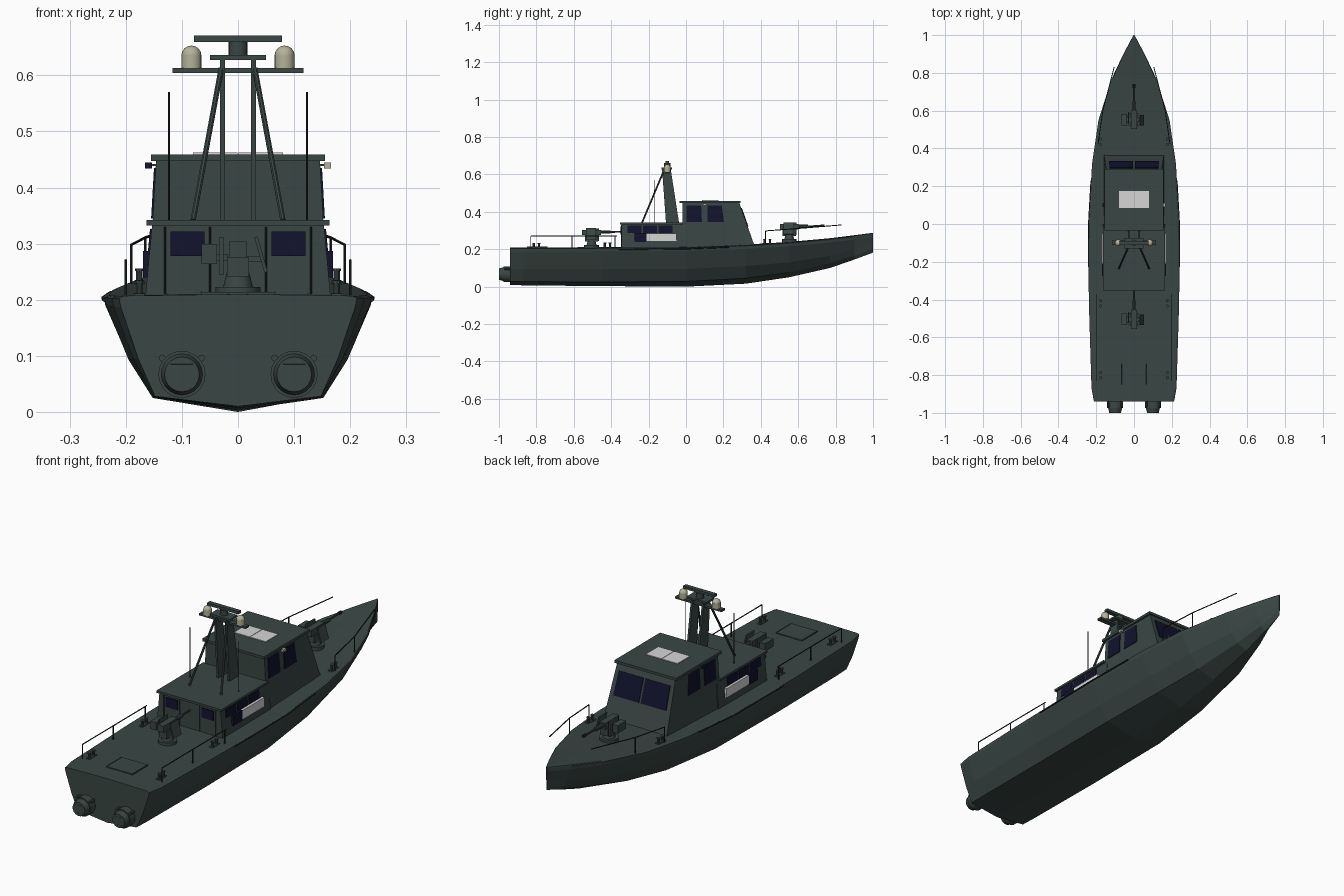
import bpy, bmesh, math
from mathutils import Vector, Matrix

if "Cube" in bpy.data.objects:
    bpy.data.objects.remove(bpy.data.objects["Cube"])

def material(name, r, g, b):
    m = bpy.data.materials.new(name)
    m.diffuse_color = (r, g, b, 1)
    m.use_nodes = True
    m.node_tree.nodes["Principled BSDF"].inputs["Base Color"].default_value = m.diffuse_color
    return m

GREEN = material("dark_grey_green", .042, .062, .058)
DARK = material("near_black", .014, .018, .018)
BLUE = material("navy_glass", .006, .006, .026)
WHITE = material("pale_grey", .68, .67, .67)
CREAM = material("cream", .46, .45, .32)

def finish(name, bm, mat, smooth=False):
    bmesh.ops.recalc_face_normals(bm, faces=bm.faces)
    me = bpy.data.meshes.new(name)
    bm.to_mesh(me)
    bm.free()
    me.materials.append(mat)
    ob = bpy.data.objects.new(name, me)
    bpy.context.collection.objects.link(ob)
    if smooth:
        bpy.ops.object.select_all(action='DESELECT')
        bpy.context.view_layer.objects.active = ob
        ob.select_set(True)
        bpy.ops.object.shade_smooth_by_angle(angle=math.radians(35))
    return ob

def loft(name, rings, mat):
    """Skin closed rings of equal length and cap both ends."""
    bm = bmesh.new()
    vs = [[bm.verts.new(p) for p in r] for r in rings]
    n = len(vs[0])
    for a, b in zip(vs, vs[1:]):
        for i in range(n):
            bm.faces.new((a[i], a[(i + 1) % n], b[(i + 1) % n], b[i]))
    bm.faces.new(vs[0])
    bm.faces.new(vs[-1])
    return finish(name, bm, mat)

def rect(x0, x1, y0, y1, z):
    return [(x0, y0, z), (x1, y0, z), (x1, y1, z), (x0, y1, z)]

def box(name, x0, x1, y0, y1, z0, z1, mat):
    return loft(name, [rect(x0, x1, y0, y1, z0), rect(x0, x1, y0, y1, z1)], mat)

def plate(name, pts, mat, t=.003):
    """Thin plate centred on a quad."""
    p = [Vector(q) for q in pts]
    n = (p[1] - p[0]).cross(p[2] - p[0]).normalized() * t
    return loft(name, [[q - n for q in p], [q + n for q in p]], mat)

def rods(name, segs, r, mat, n=8, r2=None):
    """Cylinders between point pairs, as one object."""
    bm = bmesh.new()
    for a, b in segs:
        a, b = Vector(a), Vector(b)
        rot = (b - a).to_track_quat('Z', 'Y').to_matrix().to_4x4()
        bmesh.ops.create_cone(bm, cap_ends=True, segments=n, radius1=r,
                              radius2=r if r2 is None else r2, depth=(b - a).length,
                              matrix=Matrix.Translation((a + b) / 2) @ rot)
    return finish(name, bm, mat, n > 8)

SIDES = ((1, "right"), (-1, "left"))

# Hull stations: y, rail x/z, knuckle x/z, chine x/z, keel z
stations = [
    (-.94, .212, .207, .178, .095, .148, .028, .010),
    (-.87, .225, .207, .187, .095, .150, .027, .007),
    (-.45, .238, .208, .195, .093, .152, .025, .003),
    (0, .240, .210, .195, .095, .150, .028, 0),
    (.32, .222, .222, .175, .110, .125, .045, .016),
    (.55, .188, .236, .140, .130, .090, .075, .050),
    (.77, .118, .256, .080, .165, .050, .125, .100),
    (.90, .056, .272, .036, .200, .022, .165, .145),
    (1.0, .003, .285, .002, .230, .0015, .205, .182)]
rings = []
for y, xr, zr, xm, zm, xc, zc, zk in stations:
    half = [(xc, zc), (xm, zm), (xr * .985, zr - .02), (xr, zr - .004), (xr * .96, zr)]
    ring = [(0, zk)] + half + [(0, zr + .003)] + [(-x, z) for x, z in reversed(half)]
    rings.append([(x, y, z) for x, z in ring])
loft("hull", rings, GREEN)

# Aft cabin and pilothouse
loft("aft_cabin", [rect(-.166, .166, -.345, 0, .195), rect(-.153, .153, -.345, 0, .335)], GREEN)
box("aft_cabin_roof", -.163, .163, -.353, -.015, .332, .342, GREEN)
loft("pilothouse", [rect(-.160, .160, -.02, .373, .2), rect(-.146, .146, -.02, .285, .448)], GREEN)
box("pilothouse_roof", -.155, .155, -.035, .292, .447, .459, GREEN)
for x0, x1 in ((-.08, -.001), (.001, .08)):
    box("roof_panel", x0, x1, .085, .175, .458, .462, WHITE)

def cabin_x(z):
    return .166 - .013 * (z - .195) / .14

def house_x(z):
    return .160 - .014 * (z - .2) / .248

def side_pane(name, s, fx, y0, y1, z0, z1, lean=0):
    plate(name, [(s * fx(z0), y0, z0), (s * fx(z0), y1, z0),
                 (s * fx(z1), y1 - lean, z1), (s * fx(z1), y0, z1)], BLUE)

for s, side in SIDES:
    side_pane(side + "_house_window_aft", s, house_x, .003, .085, .345, .435, .004)
    side_pane(side + "_house_window_fore", s, house_x, .115, .203, .345, .435, .012)
    for i in range(3):
        y = -.312 + i * .083
        side_pane(side + "_cabin_window", s, cabin_x, y, y + .073, .287, .326)
    # Side boards, navy aft and pale forward
    xa, xb = sorted((s * .157, s * .169))
    box(side + "_board_aft", xa, xb, -.275, -.21, .24, .287, BLUE)
    box(side + "_board", xa, xb, -.21, -.05, .243, .285, WHITE)
    # Windscreen halves on the sloped front
    plate(side + "_windscreen", [(s * .005, .331, .32), (s * .132, .331, .32),
                                 (s * .129, .296, .42), (s * .005, .296, .42)], BLUE)
    # Rear wall windows and framing
    plate(side + "_rear_window", [(s * .06, -.346, .278), (s * .12, -.346, .278),
                                  (s * .12, -.346, .322), (s * .06, -.346, .322)], BLUE)
    rods(side + "_rear_frame", [((s * .13, -.346, .21), (s * .13, -.346, .33)),
                                ((s * .05, -.346, .21), (s * .05, -.346, .33))], .002, DARK, 4)
    # Navigation light
    xa, xb = sorted((s * .145, s * .165))
    box(side + "_light_arm", xa, xb, .097, .103, .438, .442, GREEN)
    xa, xb = sorted((s * .153, s * .166))
    box(side + "_nav_light", xa, xb, .09, .11, .434, .445, CREAM if s > 0 else BLUE)
    # Mast leg, stay, dome and whip antenna
    xa, xb = sorted((s * .023, s * .032))
    loft(side + "_mast_leg", [rect(xa, xb, -.107, -.037, .34), rect(xa, xb, -.128, -.082, .63)], GREEN)
    rods(side + "_mast_stay", [((s * .03, -.122, .612), (s * .08, -.235, .342))], .005, GREEN)
    rods(side + "_dome_body", [((s * .083, -.1, .612), (s * .083, -.1, .636))], .018, CREAM, 16)
    bm = bmesh.new()
    bmesh.ops.create_uvsphere(bm, u_segments=16, v_segments=8, radius=.018,
                              matrix=Matrix.Translation((s * .083, -.1, .635)))
    finish(side + "_dome_top", bm, CREAM, True)
    rods(side + "_whip_antenna", [((s * .123, -.17, .34), (s * .123, -.17, .57))], .0018, DARK, 6)
    # Dark rubbing strake
    rods(side + "_rub_strake", [((s * .238, -.36, .2), (s * .240, 0, .203)),
                                ((s * .240, 0, .203), (s * .227, .23, .212))], .004, DARK, 6)
    # Stern and bow handrails
    top = [(s * .2, -.83, .27), (s * .2, -.37, .27)]
    posts = [((s * .2, y, .2), (s * .2, y, .27)) for y in (-.83, -.61, -.38)]
    rods(side + "_stern_rail", [top] + posts, .0025, DARK, 6)
    a, b, c = (s * .19, .425, .298), (s * .165, .6, .311), (s * .105, .83, .33)
    rods(side + "_bow_rail", [(a, b), (b, c), (a, (s * .19, .425, .22)),
                              (b, (s * .165, .6, .235))], .0025, DARK, 6)
    # Twin bollards
    for y, z in ((-.8, .205), (-.42, .206), (.435, .227)):
        x = s * .176
        box(side + "_bollard_base", x - .009, x + .009, y - .026, y + .026, z, z + .006, GREEN)
        rods(side + "_bollard", [((x, y + d, z), (x, y + d, z + .026)) for d in (-.014, .014)],
             .006, GREEN, 10)
        rods(side + "_bollard_cap", [((x, y + d, z + .024), (x, y + d, z + .029))
                                     for d in (-.014, .014)], .008, GREEN, 10)
    # Waterjet
    x, z = s * .1, .067
    rods(side + "_jet_housing", [((x, -.975, z), (x, -.92, z))], .042, GREEN, 20)
    rods(side + "_jet_nozzle", [((x, -.97, z), (x, -1, z))], .038, GREEN, 20, .031)
    rods(side + "_jet_outlet", [((x, -.999, z), (x, -1, z))], .026, GREEN, 20)
    rods(side + "_jet_bars", [((x - .02, -.999, z + d), (x + .02, -.999, z + d))
                              for d in (-.018, .018)], .0012, DARK, 4)
    rods(side + "_jet_lugs", [((x + d, -.97, z + .029), (x + d, -.935, z + .029))
                              for d in (-.035, .035)], .006, GREEN, 8)

# Mast top: yard, platform and radar
box("mast_yard", -.117, .117, -.112, -.088, .604, .613, GREEN)
box("radar_platform", -.05, .05, -.13, -.075, .627, .636, GREEN)
rods("radar_pedestal", [((0, -.1, .635), (0, -.1, .66))], .017, GREEN, 16)
box("radar_bar", -.078, .078, -.11, -.09, .659, .671, GREEN)

# Stern hatch
box("stern_hatch", -.065, .065, -.85, -.74, .205, .214, GREEN)
rods("hatch_seams", [((x, -.85, .213), (x, -.74, .213)) for x in (-.065, .065)], .002, DARK, 4)

def gun(name, y, z):
    """Pedestal gun pointing to the bow; z is deck height."""
    rods(name + "_base", [((0, y, z - .01), (0, y, z + .014))], .04, GREEN, 16)
    rods(name + "_pedestal", [((0, y, z + .012), (0, y, z + .04))], .027, GREEN, 16, .02)
    box(name + "_cradle", -.02, .02, y - .035, y + .035, z + .032, z + .066, GREEN)
    box(name + "_receiver", -.015, .015, y - .05, y + .05, z + .066, z + .095, GREEN)
    box(name + "_ammo_box", -.065, -.037, y - .03, y + .03, z + .055, z + .09, GREEN)
    box(name + "_ammo_arm", -.04, -.018, y - .012, y + .012, z + .06, z + .072, GREEN)
    box(name + "_left_plate", -.033, -.026, y - .02, y + .04, z + .035, z + .103, GREEN)
    plate(name + "_right_plate", [(.05, y - .03, z + .04), (.05, y + .025, z + .04),
                                  (.032, y + .025, z + .103), (.032, y - .03, z + .103)], GREEN)
    box(name + "_sight_arm", .015, .045, y - .008, y + .008, z + .058, z + .068, GREEN)
    rods(name + "_sleeve", [((0, y + .045, z + .083), (0, y + .1, z + .083))], .009, GREEN, 10)
    rods(name + "_barrel", [((0, y + .09, z + .083), (0, y + .185, z + .085))], .0045, GREEN, 8)
    rods(name + "_muzzle", [((0, y + .168, z + .085), (0, y + .188, z + .085))], .007, DARK, 8)

gun("stern_gun", -.505, .209)
gun("bow_gun", .552, .24)
